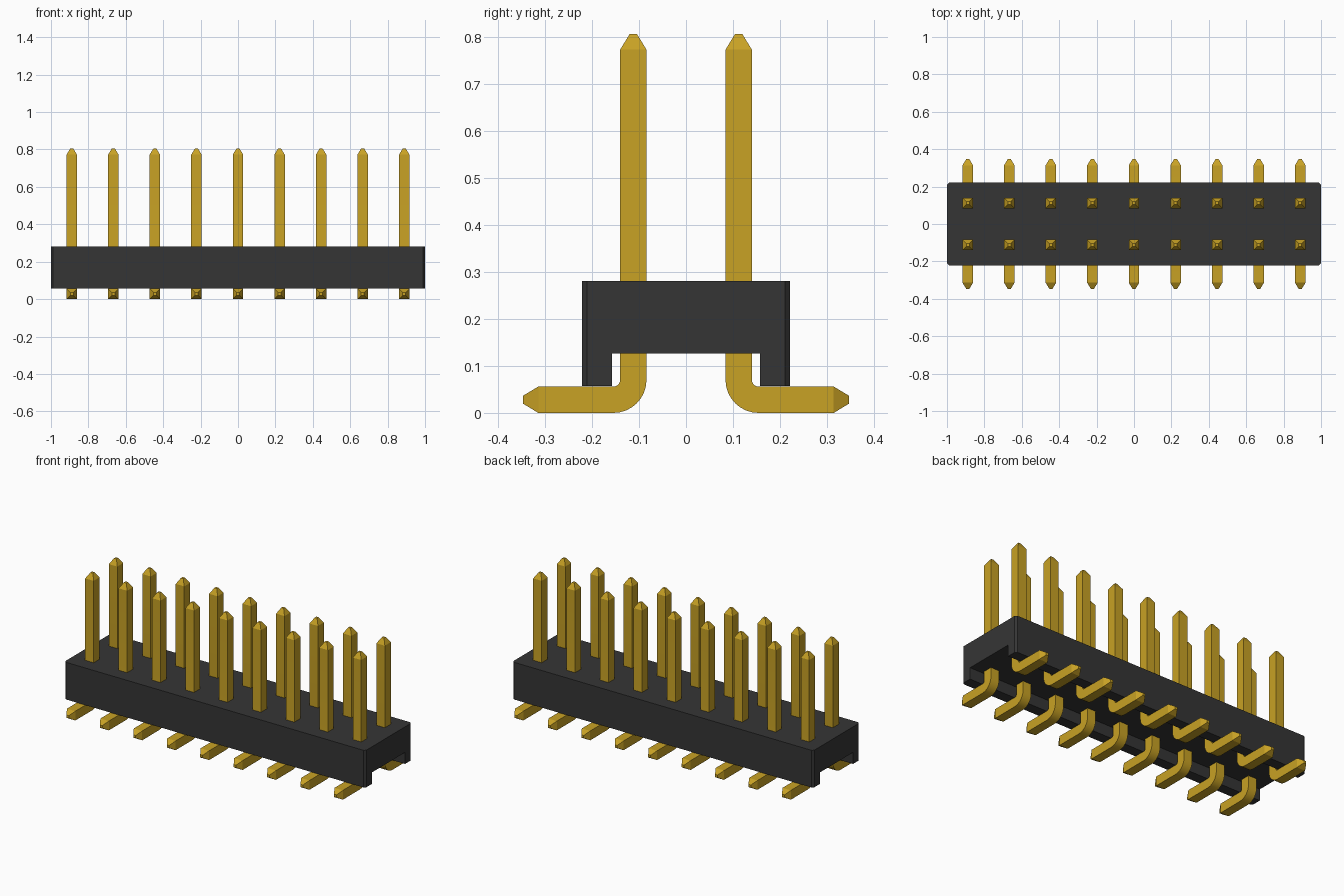
import bpy, bmesh, math
from mathutils import Vector

if "Cube" in bpy.data.objects:
    bpy.data.objects.remove(bpy.data.objects["Cube"])


def make_material(name, color, metallic=0.0):
    m = bpy.data.materials.new(name)
    m.use_nodes = True
    m.diffuse_color = color
    m.node_tree.nodes["Principled BSDF"].inputs["Base Color"].default_value = color
    return m


black = make_material("black plastic", (0.036, 0.036, 0.036, 1))
gold = make_material("gold plating", (0.58, 0.36, 0.018, 1))


def make_object(name, bm, mat):
    bmesh.ops.recalc_face_normals(bm, faces=bm.faces)
    mesh = bpy.data.meshes.new(name)
    bm.to_mesh(mesh)
    bm.free()
    mesh.materials.append(mat)
    ob = bpy.data.objects.new(name, mesh)
    bpy.context.collection.objects.link(ob)
    return ob


# Housing: channel-shaped profile extruded along x, vertical corners chamfered
W, LEG, BASE, ROOF, TOP = 0.221, 0.157, 0.057, 0.126, 0.28
profile = [(-W, BASE), (-LEG, BASE), (-LEG, ROOF), (LEG, ROOF),
           (LEG, BASE), (W, BASE), (W, TOP), (-W, TOP)]
bm = bmesh.new()
face = bm.faces.new([bm.verts.new((-1, y, z)) for y, z in profile])
ext = bmesh.ops.extrude_face_region(bm, geom=[face])
bmesh.ops.translate(bm, vec=(2, 0, 0),
                    verts=[v for v in ext["geom"] if isinstance(v, bmesh.types.BMVert)])
corners = [e for e in bm.edges
           if all(abs(abs(v.co.y) - W) < 1e-4 for v in e.verts)
           and abs(e.verts[0].co.z - e.verts[1].co.z) > 0.1]
bmesh.ops.bevel(bm, geom=corners, offset=0.011, segments=1, affect='EDGES')
make_object("housing", bm, black)

# Pin: square section swept from the upright tip, round the bend, to the foot tip
H, TIP, BEND, STEPS = 0.028, 0.008, 0.042, 8
PIN_Y = 0.112
cy, cz = PIN_Y + BEND, H + BEND          # bend centre
sections = [(PIN_Y, 0.805, 0, TIP), (PIN_Y, 0.772, 0, H)]   # y, z, angle, half width
for i in range(STEPS + 1):
    a = math.pi / 2 * i / STEPS
    sections.append((cy - BEND * math.cos(a), cz - BEND * math.sin(a), a, H))
sections += [(0.314, H, math.pi / 2, H), (0.347, H, math.pi / 2, TIP)]

bm = bmesh.new()
rings = []
for y, z, a, h in sections:
    across = Vector((0, math.cos(a), math.sin(a)))
    rings.append([bm.verts.new(Vector((sx * h, y, z)) + across * (sy * h))
                  for sx, sy in ((-1, -1), (1, -1), (1, 1), (-1, 1))])
for r0, r1 in zip(rings, rings[1:]):
    for k in range(4):
        n = (k + 1) % 4
        bm.faces.new((r0[k], r0[n], r1[n], r1[k]))
bm.faces.new(rings[0])
bm.faces.new(rings[-1])
pin = make_object("back_pin_1", bm, gold)

bpy.ops.object.select_all(action='DESELECT')
pin.select_set(True)
bpy.context.view_layer.objects.active = pin
bpy.ops.object.shade_smooth_by_angle(angle=math.radians(25))

# Two rows of nine pins, the front row turned to face the other way
COUNT, PITCH = 9, 0.2222
for row, turn in (("back", 0), ("front", math.pi)):
    for i in range(COUNT):
        ob = pin
        if (row, i) != ("back", 0):
            ob = pin.copy()
            ob.name = f"{row}_pin_{i + 1}"
            bpy.context.collection.objects.link(ob)
        ob.location.x = (i - (COUNT - 1) / 2) * PITCH
        ob.rotation_euler.z = turn
